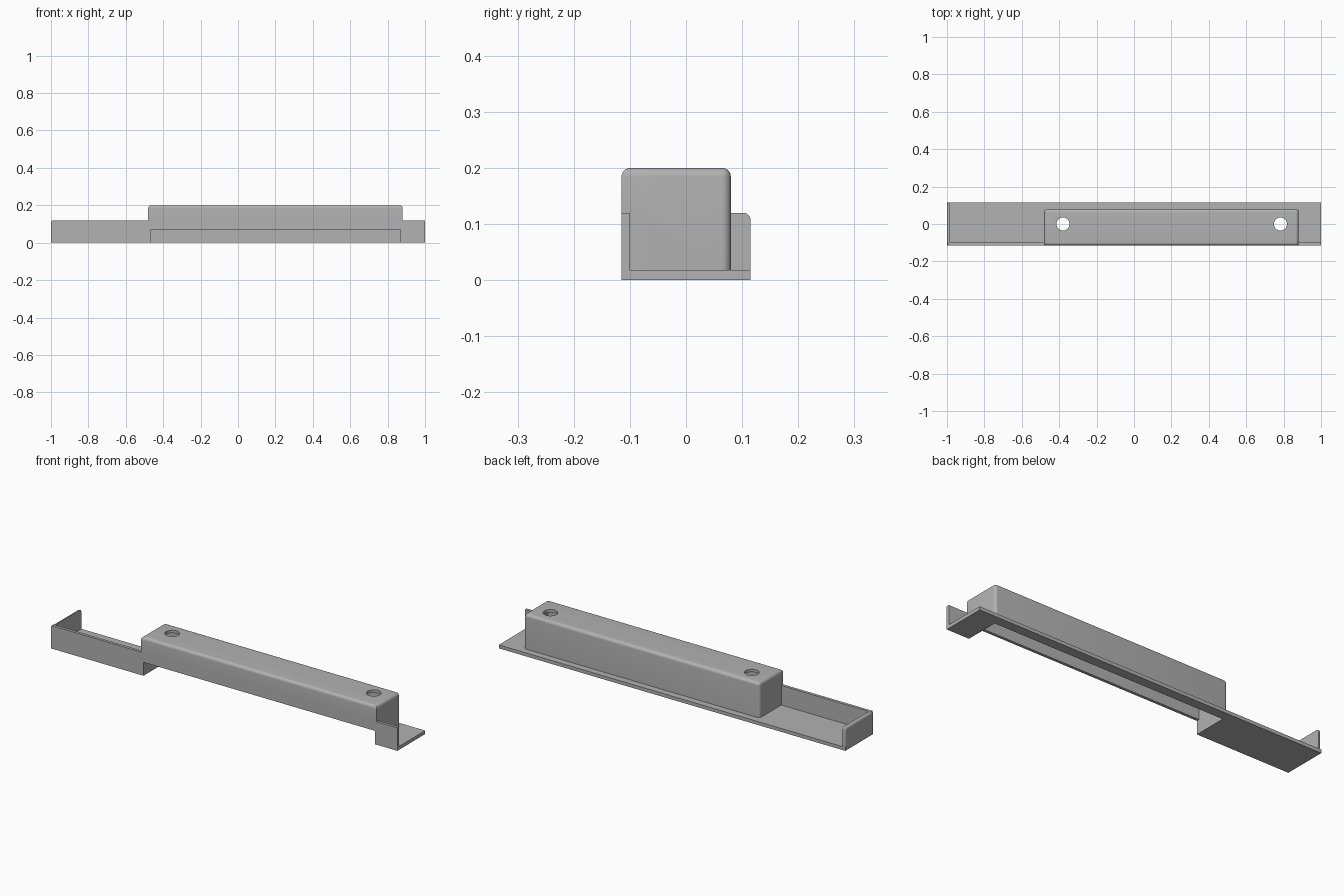
import bpy
import bmesh
from mathutils import Matrix, Vector

if "Cube" in bpy.data.objects:
    bpy.data.objects.remove(bpy.data.objects["Cube"], do_unlink=True)

grey = bpy.data.materials.new("plain grey")
grey.use_nodes = True
colour = (0.445, 0.445, 0.445, 1)
grey.diffuse_color = colour
grey.node_tree.nodes["Principled BSDF"].inputs["Base Color"].default_value = colour


def finish(name, bm):
    mesh = bpy.data.meshes.new(name)
    bm.to_mesh(mesh)
    bm.free()
    mesh.materials.append(grey)
    obj = bpy.data.objects.new(name, mesh)
    bpy.context.collection.objects.link(obj)
    return obj


def box(name, low, high, radius=0, rounded=None):
    """Box between two corners; edges whose midpoint direction passes the rule are rounded."""
    low, high = Vector(low), Vector(high)
    centre, size = (low + high) / 2, high - low
    bm = bmesh.new()
    bmesh.ops.create_cube(bm, size=2)
    edges = []
    if rounded:
        edges = [e for e in bm.edges if rounded((e.verts[0].co + e.verts[1].co) / 2)]
    for v in bm.verts:
        v.co = Vector(c + p * s / 2 for c, p, s in zip(centre, v.co, size))
    if edges:
        bmesh.ops.bevel(bm, geom=edges, offset=radius, segments=6, profile=0.5, affect='EDGES')
    return finish(name, bm)


def cylinder(name, x, radius, low, high):
    bm = bmesh.new()
    bmesh.ops.create_cone(bm, cap_ends=True, segments=40, radius1=radius, radius2=radius,
                          depth=high - low,
                          matrix=Matrix.Translation((x, 0, (low + high) / 2)))
    return finish(name, bm)


def combine(target, other, operation):
    mod = target.modifiers.new(other.name, 'BOOLEAN')
    mod.operation, mod.solver, mod.object = operation, 'EXACT', other
    bpy.context.view_layer.update()
    graph = bpy.context.evaluated_depsgraph_get()
    mesh = bpy.data.meshes.new_from_object(target.evaluated_get(graph))
    target.modifiers.clear()
    target.data = mesh
    bpy.data.objects.remove(other, do_unlink=True)


FRONT, BACK = -0.115, 0.115
WALL = 0.015

# Base plate, front lip and end wall
body = box("mounting_bracket", (-1, FRONT, 0), (1, BACK, 0.018))
front_lip = box("front_lip", (-0.995, FRONT, 0), (1, FRONT + WALL, 0.12))
end_wall = box("end_wall", (-1, FRONT, 0), (-1 + WALL, BACK, 0.12), 0.013,
               lambda m: (m.x < 0 and m.z > 0.5) or (m.y > 0.5 and m.z > 0.5)
               or (m.x < 0 and m.y > 0.5))

# Raised housing, rounded on top and down its back corners
housing = box("housing", (-0.48, FRONT, 0), (0.88, 0.08, 0.2), 0.016,
              lambda m: m.z > 0.5 or (m.y > 0.5 and abs(m.x) > 0.5))
for part in (front_lip, end_wall, housing):
    combine(body, part, 'UNION')

# Hollow underside, low front opening and two screw holes
cutters = [
    box("cavity", (-0.465, FRONT + WALL, -0.1), (0.87, 0.065, 0.185)),
    box("front_opening", (-0.465, -0.2, -0.1), (0.87, 0, 0.07)),
    cylinder("left_hole", 0.783, 0.035, 0.15, 0.3),
    cylinder("right_hole", -0.38, 0.035, 0.15, 0.3),
]
for cutter in cutters:
    combine(body, cutter, 'DIFFERENCE')

bpy.ops.object.select_all(action='DESELECT')
body.select_set(True)
bpy.context.view_layer.objects.active = body
bpy.ops.object.shade_smooth_by_angle(angle=0.5)
